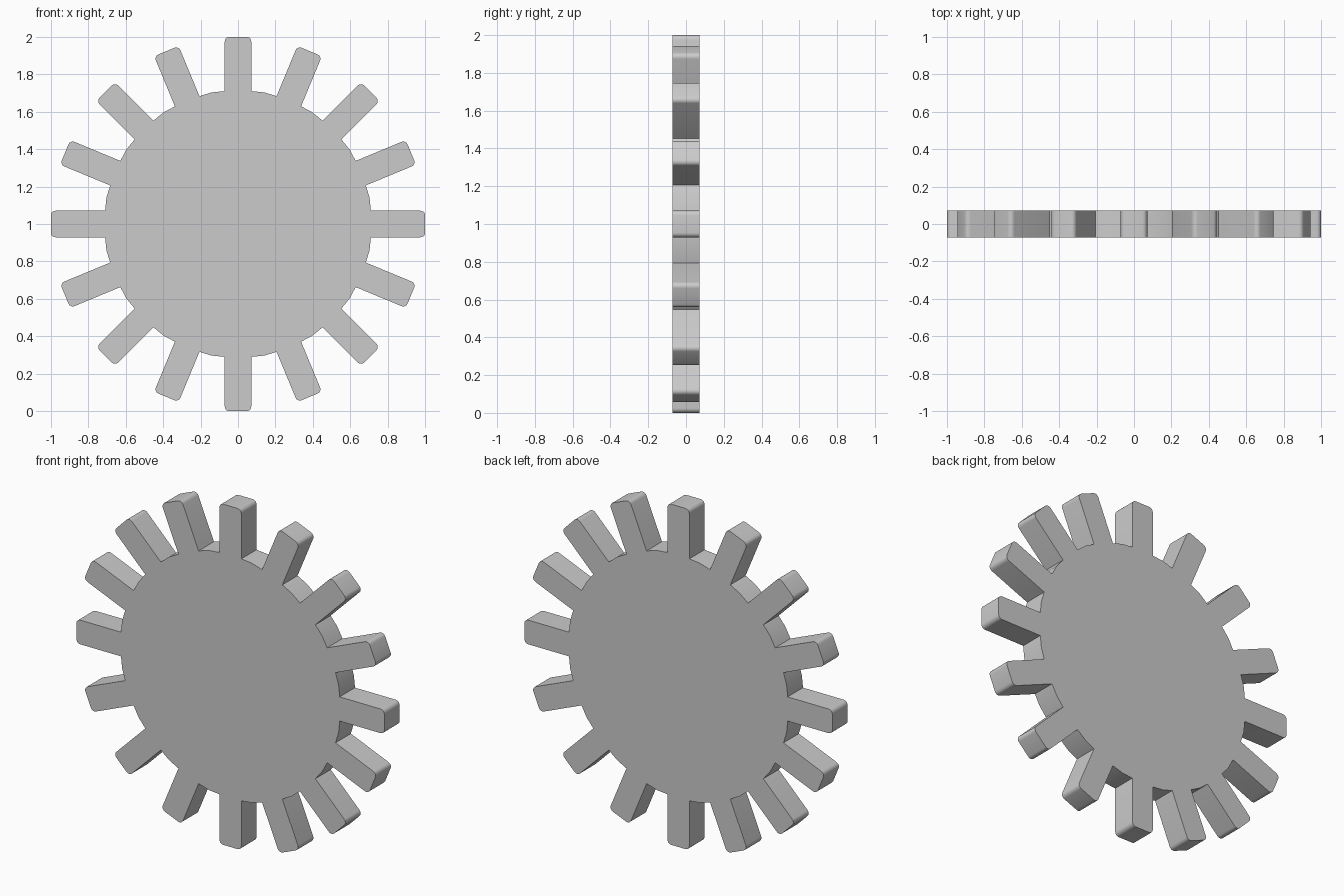
import bpy, bmesh
from math import sin, cos, tan, pi, radians
from mathutils import Matrix, Vector

if "Cube" in bpy.data.objects:
    bpy.data.objects.remove(bpy.data.objects["Cube"])

TEETH, TIP, ROOT = 16, 1.0, 0.717   # tooth count, tip radius, root radius
HALF_W, HALF_T = 0.071, 0.071       # half tooth width, half thickness
FILLET, STEPS = 0.025, 5            # rounded tip corners


def tooth_profile():
    """One tooth pointing along +x, followed by the mid-gap rim point."""
    step = pi / TEETH
    base = ROOT - HALF_W * tan(step / 2)
    pts = [(base, -HALF_W)]
    for sign, start in ((-1, -pi / 2), (1, 0)):
        for i in range(STEPS + 1):
            a = start + i * pi / 2 / STEPS
            pts.append((TIP - FILLET + FILLET * cos(a),
                        sign * (HALF_W - FILLET) + FILLET * sin(a)))
    pts += [(base, HALF_W), (ROOT * cos(step), ROOT * sin(step))]
    return pts


# Gear outline: the tooth profile repeated around the hub
bm = bmesh.new()
outline = []
for k in range(TEETH):
    rot = Matrix.Rotation(-2 * pi * k / TEETH, 3, 'Y')
    for x, z in tooth_profile():
        outline.append(bm.verts.new(rot @ Vector((x, -HALF_T, z)) + Vector((0, 0, 1))))
face = bm.faces.new(outline)

# Thickness
result = bmesh.ops.extrude_face_region(bm, geom=[face], use_keep_orig=True)
moved = [g for g in result["geom"] if isinstance(g, bmesh.types.BMVert)]
bmesh.ops.translate(bm, verts=moved, vec=(0, 2 * HALF_T, 0))
bmesh.ops.recalc_face_normals(bm, faces=bm.faces)

mesh = bpy.data.meshes.new("gear_wheel")
bm.to_mesh(mesh)
bm.free()
gear = bpy.data.objects.new("gear_wheel", mesh)
bpy.context.collection.objects.link(gear)

# Smooth the rounded tips, keep all other edges sharp
bpy.context.view_layer.objects.active = gear
gear.select_set(True)
bpy.ops.object.shade_smooth_by_angle(angle=radians(30))
